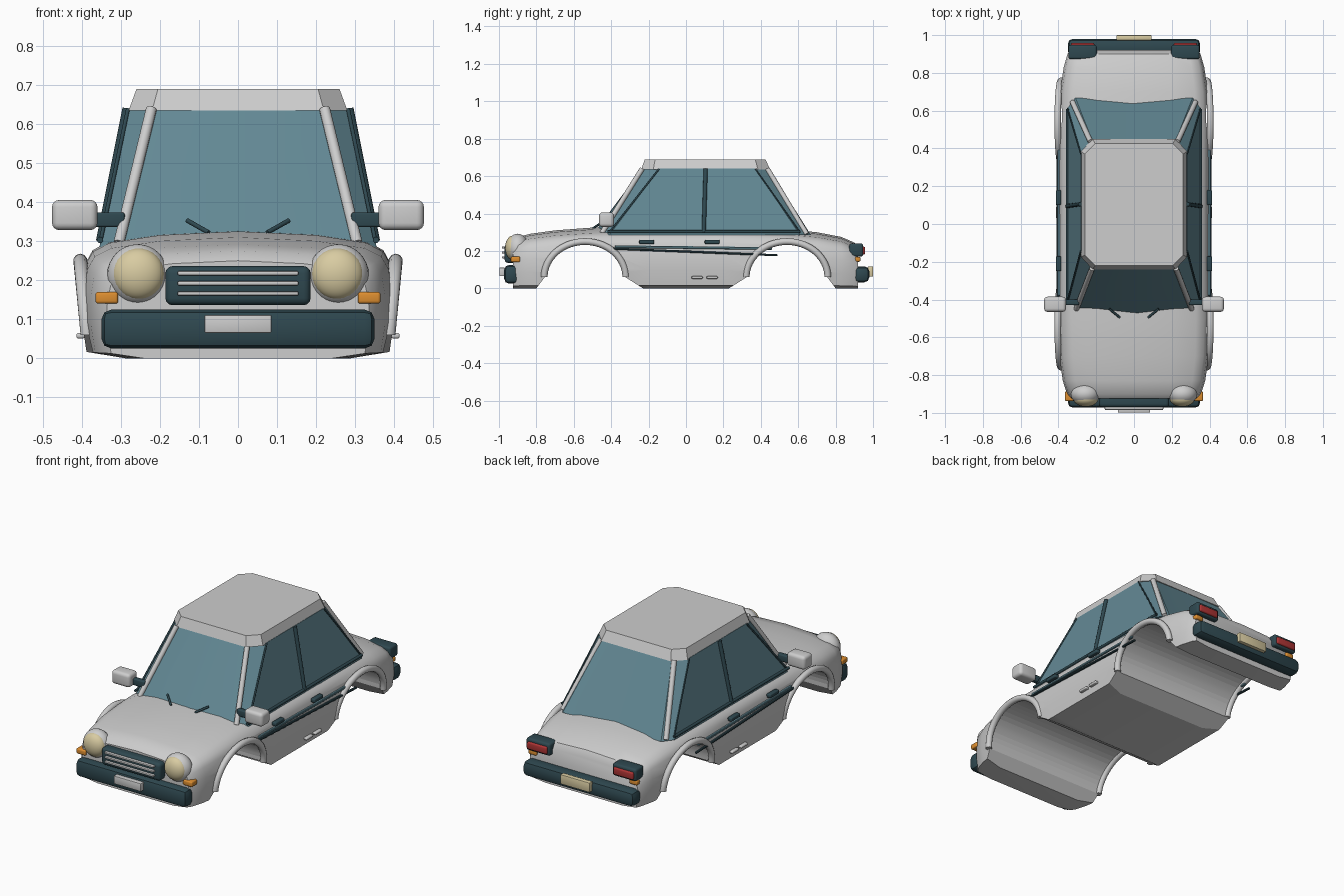
import bpy, math
from mathutils import Vector

cube = bpy.data.objects.get("Cube")
if cube:
    bpy.data.objects.remove(cube)


def material(name, rgb):
    m = bpy.data.materials.new(name)
    m.use_nodes = True
    m.diffuse_color = (*rgb, 1)
    m.node_tree.nodes["Principled BSDF"].inputs["Base Color"].default_value = (*rgb, 1)
    return m


PAINT = material("light grey paint", (0.61, 0.61, 0.61))
GLASS = material("blue grey glass", (0.125, 0.25, 0.30))
DARK = material("dark teal trim", (0.028, 0.065, 0.08))
CREAM = material("cream lens", (0.69, 0.60, 0.36))
AMBER = material("amber lens", (0.72, 0.27, 0.03))
RED = material("red lens", (0.42, 0.035, 0.035))


def finish(ob, name, mat, angle=35):
    ob.name = name
    ob.data.materials.clear()
    ob.data.materials.append(mat)
    bpy.ops.object.select_all(action="DESELECT")
    ob.select_set(True)
    bpy.context.view_layer.objects.active = ob
    if angle:
        bpy.ops.object.shade_smooth_by_angle(angle=math.radians(angle))
    return ob


def apply_modifiers(ob):
    bpy.context.view_layer.objects.active = ob
    for m in list(ob.modifiers):
        bpy.ops.object.modifier_apply(modifier=m.name)


def loft(name, rings, mat, angle=35):
    """Skin closed rings of equal length and cap both ends."""
    n = len(rings[0])
    verts = [p for r in rings for p in r]
    faces = [list(range(n)), list(range(len(verts) - n, len(verts)))]
    for k in range(len(rings) - 1):
        for i in range(n):
            j = (i + 1) % n
            faces.append([k * n + i, k * n + j, (k + 1) * n + j, (k + 1) * n + i])
    me = bpy.data.meshes.new(name)
    me.from_pydata(verts, [], faces)
    ob = bpy.data.objects.new(name, me)
    bpy.context.collection.objects.link(ob)
    finish(ob, name, mat, 0)
    bpy.ops.object.mode_set(mode="EDIT")
    bpy.ops.mesh.select_all(action="SELECT")
    bpy.ops.mesh.normals_make_consistent(inside=False)
    bpy.ops.object.mode_set(mode="OBJECT")
    return finish(ob, name, mat, angle)


def box(name, loc, size, mat, bevel=0.008, segments=3, rot=(0, 0, 0)):
    bpy.ops.mesh.primitive_cube_add(size=1, location=loc, rotation=rot)
    ob = bpy.context.object
    ob.scale = size
    bpy.ops.object.transform_apply(location=False, rotation=False)
    if bevel:
        b = ob.modifiers.new("bevel", "BEVEL")
        b.width, b.segments = bevel, segments
        apply_modifiers(ob)
    return finish(ob, name, mat)


def rod(name, a, b, radius, mat):
    a, b = Vector(a), Vector(b)
    bpy.ops.mesh.primitive_cylinder_add(vertices=12, radius=radius, depth=(b - a).length, location=(a + b) / 2)
    ob = bpy.context.object
    ob.rotation_euler = (b - a).to_track_quat("Z", "Y").to_euler()
    return finish(ob, name, mat, 40)


def ball(name, loc, scale, mat):
    bpy.ops.mesh.primitive_uv_sphere_add(segments=32, ring_count=16, radius=1, location=loc)
    bpy.context.object.scale = scale
    return finish(bpy.context.object, name, mat, 60)


# Body shell: one cross-section scaled by (y, half width, height)
half = [(0.72, 0), (0.97, 0.05), (1, 0.3), (1, 0.55), (0.975, 0.74), (0.93, 0.84),
        (0.82, 0.91), (0.5, 0.97), (0, 1)]
section = half + [(-x, z) for x, z in half[-2::-1]]
stations = [(-0.925, 0.335, 0.25), (-0.9, 0.355, 0.275), (-0.83, 0.377, 0.292), (-0.7, 0.395, 0.31),
            (-0.5, 0.40, 0.325), (-0.2, 0.40, 0.33), (0.2, 0.40, 0.33), (0.5, 0.40, 0.32),
            (0.7, 0.392, 0.30), (0.83, 0.372, 0.275), (0.9, 0.352, 0.245), (0.92, 0.34, 0.21)]
body = loft("body_shell", [[(x * w, y, z * h) for x, z in section] for y, w, h in stations], PAINT)

# Wheel tunnels cut straight across the body
ARCH_Y, ARCH_Z = 0.54, 0.06
for s, end in ((-1, "front"), (1, "rear")):
    outline = [(0.27, -0.02), (0.26, 0)]
    for i in range(25):
        t = math.pi * i / 24
        outline.append((0.215 * math.cos(t), ARCH_Z + 0.185 * math.sin(t)))
    outline += [(-0.31, 0), (-0.32, -0.02)]
    cutter = loft(end + "_tunnel_cutter", [[(x, s * (ARCH_Y + y), z) for y, z in outline] for x in (-0.6, 0.6)], PAINT, 0)
    cut = body.modifiers.new("tunnel", "BOOLEAN")
    cut.operation, cut.object, cut.solver = "DIFFERENCE", cutter, "EXACT"
    apply_modifiers(body)
    bpy.data.objects.remove(cutter)
finish(body, "body_shell", PAINT)


# Cabin glass and roof
def cabin_ring(z, front, rear):
    """front and rear: centre y, then (x, y) of the window corner and of the side corner."""
    right = [front[1], front[2], rear[2], rear[1]]
    loop = [(0, front[0])] + right + [(0, rear[0])] + [(-x, y) for x, y in reversed(right)]
    return [(x, y, z) for x, y in loop]


loft("cabin_glass", [
    cabin_ring(0.285, (-0.50, (0.30, -0.455), (0.355, -0.41)), (0.65, (0.31, 0.668), (0.355, 0.61))),
    cabin_ring(0.64, (-0.235, (0.215, -0.23), (0.28, -0.14)), (0.445, (0.22, 0.44), (0.28, 0.37)))],
    GLASS, 15)
loft("roof", [
    cabin_ring(0.635, (-0.24, (0.22, -0.24), (0.28, -0.175)), (0.45, (0.22, 0.45), (0.28, 0.385))),
    cabin_ring(0.69, (-0.22, (0.205, -0.22), (0.26, -0.165)), (0.425, (0.205, 0.425), (0.26, 0.37)))],
    PAINT, 15)

# Parts mirrored left and right
for s, side in ((1, "left_"), (-1, "right_")):
    # Pillars and window frames
    rod(side + "front_pillar", (s * 0.305, -0.45, 0.295), (s * 0.222, -0.235, 0.638), 0.014, PAINT)
    rod(side + "rear_pillar", (s * 0.325, 0.645, 0.29), (s * 0.23, 0.435, 0.638), 0.014, PAINT)
    rod(side + "middle_pillar", (s * 0.353, 0.095, 0.30), (s * 0.285, 0.105, 0.64), 0.011, DARK)
    rod(side + "window_sill", (s * 0.353, -0.42, 0.303), (s * 0.353, 0.61, 0.303), 0.008, DARK)
    rod(side + "front_window_frame", (s * 0.352, -0.41, 0.30), (s * 0.282, -0.145, 0.638), 0.005, DARK)
    rod(side + "rear_window_frame", (s * 0.352, 0.61, 0.30), (s * 0.282, 0.372, 0.638), 0.004, DARK)

    # Arch lips, leaning outward toward the top
    for e, end in ((-1, "front"), (1, "rear")):
        rings = []
        for i in range(33):
            t = math.pi * i / 32
            lean = 0.386 + 0.018 * math.sin(t)
            ring = []
            for k in range(10):
                a = math.tau * k / 10
                r = 0.018 * math.cos(a)
                ring.append((s * (lean + 0.018 * math.sin(a)),
                             e * ARCH_Y + (0.218 + r) * math.cos(t),
                             ARCH_Z + (0.19 + r) * math.sin(t)))
            rings.append(ring)
        loft(side + end + "_arch_lip", rings, PAINT, 50)

    # Side trim, handles and step tabs
    box(side + "side_stripe", (s * 0.397, 0.04, 0.218), (0.016, 0.84, 0.014), GLASS, 0.003, 1, (-0.012, 0, 0))
    box(side + "side_moulding", (s * 0.403, 0.04, 0.195), (0.014, 0.90, 0.011), DARK, 0.003, 1, (-0.04, 0, 0))
    for y, end in ((-0.21, "front"), (0.14, "rear")):
        box(side + end + "_door_handle", (s * 0.40, y, 0.248), (0.028, 0.08, 0.022), DARK, 0.006)
    for y, end in ((0.06, "front"), (0.14, "rear")):
        box(side + end + "_step_tab", (s * 0.403, y, 0.058), (0.022, 0.06, 0.014), PAINT, 0.005)

    # Door mirrors and wipers
    box(side + "mirror_arm", (s * 0.335, -0.415, 0.355), (0.09, 0.03, 0.038), DARK, 0.006)
    box(side + "mirror_housing", (s * 0.418, -0.425, 0.367), (0.116, 0.08, 0.077), PAINT, 0.018, 4)
    rod(side + "wiper", (s * 0.075, -0.495, 0.322), (s * 0.13, -0.45, 0.353), 0.006, DARK)

    # Lamps
    ball(side + "headlight_rim", (s * 0.257, -0.90, 0.214), (0.078, 0.06, 0.078), PAINT)
    ball(side + "headlight_lens", (s * 0.255, -0.925, 0.216), (0.066, 0.042, 0.066), CREAM)
    box(side + "front_indicator", (s * 0.336, -0.912, 0.155), (0.058, 0.05, 0.03), AMBER, 0.007)
    box(side + "taillight_housing", (s * 0.272, 0.91, 0.205), (0.15, 0.075, 0.07), DARK, 0.012)
    box(side + "taillight_lens", (s * 0.272, 0.935, 0.202), (0.125, 0.046, 0.042), RED, 0.008)
    box(side + "rear_indicator", (s * 0.318, 0.91, 0.155), (0.05, 0.045, 0.026), AMBER, 0.007)

# Bumpers and number plates
box("front_bumper", (0, -0.932, 0.075), (0.70, 0.08, 0.10), DARK, 0.026, 2)
box("rear_bumper", (0, 0.935, 0.075), (0.70, 0.09, 0.085), DARK, 0.026, 2)
box("front_plate", (0, -0.983, 0.088), (0.172, 0.03, 0.046), PAINT, 0.004, 2)
box("rear_plate", (0, 0.986, 0.09), (0.185, 0.028, 0.055), CREAM, 0.004, 2)

# Grille
box("grille", (0, -0.935, 0.186), (0.372, 0.07, 0.10), DARK, 0.018)
for i in range(3):
    box("grille_bar_%d" % (i + 1), (0, -0.972, 0.166 + 0.026 * i), (0.31, 0.024, 0.011), PAINT, 0.004, 2)
